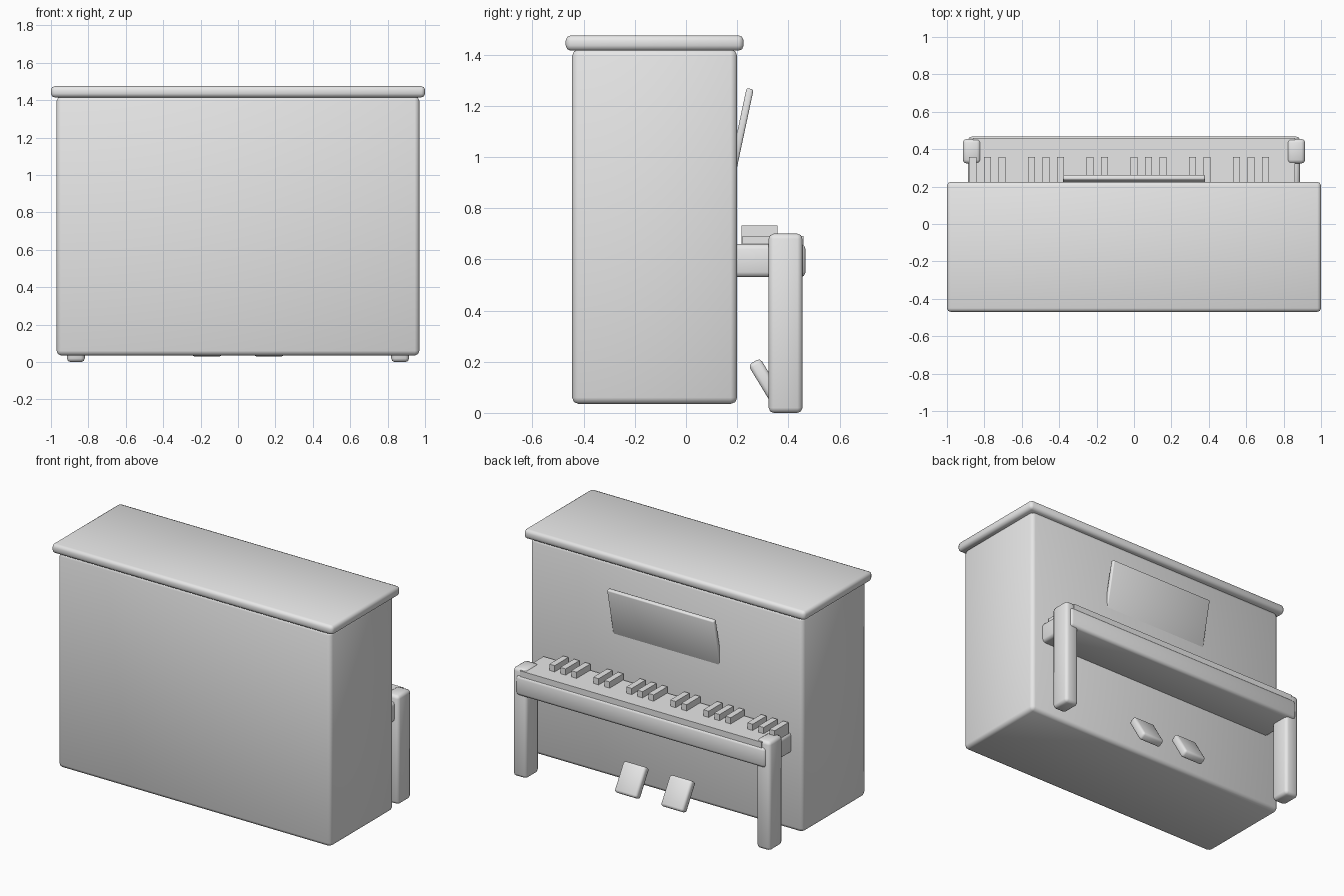
import bpy
import math

default = bpy.data.objects.get("Cube")
if default:
    bpy.data.objects.remove(default, do_unlink=True)

GREY = (0.8, 0.8, 0.8, 1.0)
grey = bpy.data.materials.new("plain grey")
grey.use_nodes = True
grey.diffuse_color = GREY
grey.node_tree.nodes["Principled BSDF"].inputs["Base Color"].default_value = GREY


def block(name, x, y, z, bevel=0.0, tilt=0.0):
    """Box spanning the given (low, high) ranges, tilted about x through its centre."""
    spans = (x, y, z)
    bpy.ops.mesh.primitive_cube_add(size=1, location=[(a + b) / 2 for a, b in spans])
    ob = bpy.context.object
    ob.name = name
    ob.scale = [b - a for a, b in spans]
    bpy.ops.object.transform_apply(location=False, rotation=False, scale=True)
    ob.rotation_euler.x = math.radians(tilt)
    ob.data.materials.append(grey)
    if bevel:
        bpy.ops.object.shade_smooth()
        mod = ob.modifiers.new("rounded edges", 'BEVEL')
        mod.width = bevel
        mod.segments = 2
    return ob


# Cabinet and lid
block("cabinet", (-0.97, 0.97), (-0.445, 0.2), (0.035, 1.42), 0.025)
block("lid", (-1, 1), (-0.47, 0.225), (1.415, 1.475), 0.02)

# Keyboard shelf with the white key bed
block("key_shelf", (-0.888, 0.888), (0.15, 0.467), (0.53, 0.66), 0.02)
block("white_keys", (-0.86, 0.86), (0.22, 0.46), (0.65, 0.692))

# Black keys in groups of two and three
for i in range(21):
    if i not in (3, 7, 10, 14, 17):
        x = -0.862 + 0.0783 * i
        block("black_key", (x - 0.019, x + 0.019), (0.217, 0.357), (0.66, 0.732))

# Legs and pedals, one per side
for side, sx in (("left", 1), ("right", -1)):
    leg_x, pedal_x = 0.867 * sx, 0.165 * sx
    block(side + "_leg", (leg_x - 0.048, leg_x + 0.048), (0.323, 0.455), (0, 0.7), 0.02)
    block(side + "_pedal", (pedal_x - 0.08, pedal_x + 0.08),
          (0.288, 0.342), (0.024, 0.214), 0.015, 31)

# Sloping music stand
block("music_stand", (-0.38, 0.38), (0.201, 0.229), (0.93, 1.27), 0.008, -12)
